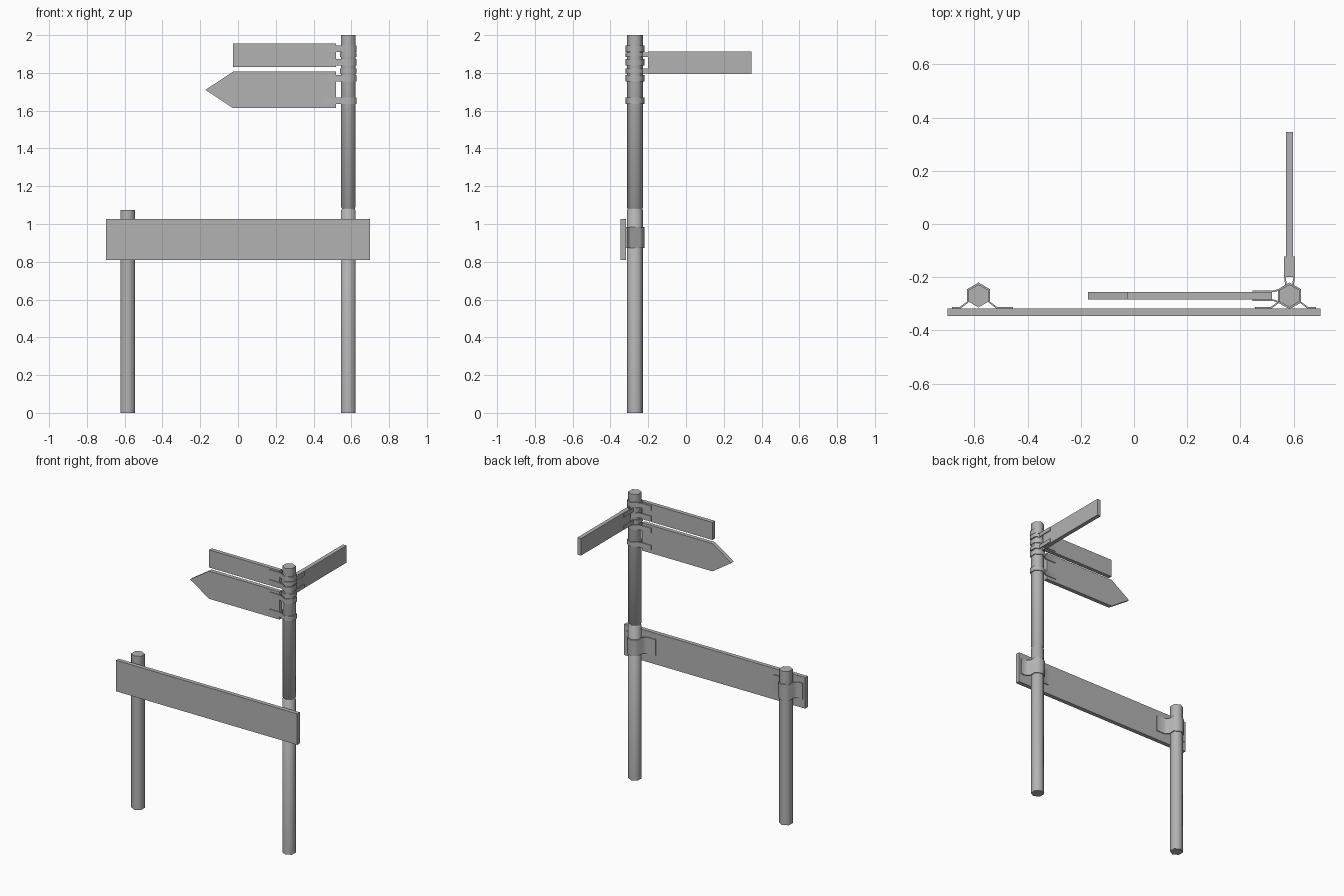
import bpy, bmesh, math
from mathutils import Vector

cube = bpy.data.objects.get("Cube")
if cube:
    bpy.data.objects.remove(cube, do_unlink=True)

grey = bpy.data.materials.new("plain grey")
grey.use_nodes = True
colour = (0.45, 0.45, 0.45, 1)
grey.diffuse_color = colour
grey.node_tree.nodes["Principled BSDF"].inputs["Base Color"].default_value = colour

POLE_X, POLE_Y = 0.584, -0.27
POLE_R, STRAP_R, STRAP_T = 0.0433, 0.0465, 0.006


def finish(name, bm, smooth=False):
    bmesh.ops.recalc_face_normals(bm, faces=bm.faces)
    mesh = bpy.data.meshes.new(name)
    bm.to_mesh(mesh)
    bm.free()
    mesh.materials.append(grey)
    obj = bpy.data.objects.new(name, mesh)
    bpy.context.collection.objects.link(obj)
    if smooth:
        bpy.ops.object.select_all(action="DESELECT")
        obj.select_set(True)
        bpy.context.view_layer.objects.active = obj
        bpy.ops.object.shade_smooth_by_angle(angle=math.radians(62))
    return obj


def box(name, x0, x1, y0, y1, z0, z1):
    bm = bmesh.new()
    bmesh.ops.create_cube(bm, size=1)
    for v in bm.verts:
        v.co = ((x0 + x1) / 2 + v.co.x * (x1 - x0),
                (y0 + y1) / 2 + v.co.y * (y1 - y0),
                (z0 + z1) / 2 + v.co.z * (z1 - z0))
    return finish(name, bm)


def pole(name, x, profile):
    """Six-sided post from a (radius, height) profile, corners facing front and back."""
    bm = bmesh.new()
    rings = [[bm.verts.new((x + r * math.sin(k * math.pi / 3),
                            POLE_Y + r * math.cos(k * math.pi / 3), z))
              for k in range(6)] for r, z in profile]
    for low, high in zip(rings, rings[1:]):
        for k in range(6):
            j = (k + 1) % 6
            bm.faces.new((low[k], low[j], high[j], high[k]))
    bm.faces.new(rings[0])
    bm.faces.new(rings[-1])
    return finish(name, bm, True)


def strap(name, path, z0, z1, x, angle=0, flip=1):
    """Bent metal band following a path around a pole, with mitred corners."""
    pts = [Vector((px * flip, py)) for px, py in path]
    dirs = [(b - a).normalized() for a, b in zip(pts, pts[1:])]
    bm = bmesh.new()
    rows = []
    c, s = math.cos(angle), math.sin(angle)
    for i, p in enumerate(pts):
        d0, d1 = dirs[max(i - 1, 0)], dirs[min(i, len(dirs) - 1)]
        n0, n1 = Vector((-d0.y, d0.x)), Vector((-d1.y, d1.x))
        offset = (n0 + n1) / (1 + n0.dot(n1)) * STRAP_T / 2
        row = []
        for q, z in ((p + offset, z0), (p + offset, z1), (p - offset, z1), (p - offset, z0)):
            row.append(bm.verts.new((x + c * q.x - s * q.y, POLE_Y + s * q.x + c * q.y, z)))
        rows.append(row)
    for a, b in zip(rows, rows[1:]):
        for k in range(4):
            j = (k + 1) % 4
            bm.faces.new((a[k], a[j], b[j], b[k]))
    bm.faces.new(rows[0])
    bm.faces.new(rows[-1])
    return finish(name, bm, True)


def mirrored(half):
    """Complete a symmetric path whose last points lie on or above the centre line."""
    return half + [(px, -py) for px, py in reversed(half) if py > 1e-6]


# Posts, the tall one with a narrow joint
pole("short_post", -POLE_X, [(POLE_R, 0), (POLE_R, 1.075)])
pole("tall_post", POLE_X, [(POLE_R, 0), (POLE_R, 1.073), (0.04, 1.076), (0.04, 1.084),
                           (POLE_R, 1.087), (POLE_R, 2)])

# Wide front board
box("front_board", -0.7, 0.7, -0.346, -0.317, 0.81, 1.027)

# Wide brackets holding the board, longer towards the middle
h, v = STRAP_R * math.cos(math.pi / 6), STRAP_R / 2
back = -0.044
board_path = [(-0.1, back), (-0.068, back), (-h, -v), (-h, v), (0, STRAP_R),
              (h, v), (h, -v), (0.068, back), (0.13, back)]
strap("short_post_board_bracket", board_path, 0.873, 0.985, -POLE_X)
strap("tall_post_board_bracket", board_path, 0.873, 0.985, POLE_X, flip=-1)

# Direction signs: plain plate, pointed plate, rear plate
box("upper_side_sign", -0.026, 0.519, -0.283, -0.255, 1.832, 1.955)
box("rear_sign", POLE_X - 0.014, POLE_X + 0.014, -0.2, 0.346, 1.793, 1.912)

bm = bmesh.new()
outline = [(0.519, 1.613), (0.519, 1.807), (-0.026, 1.807), (-0.172, 1.71), (-0.026, 1.613)]
face = bm.faces.new([bm.verts.new((x, -0.283, z)) for x, z in outline])
new = bmesh.ops.extrude_face_region(bm, geom=[face])["geom"]
bmesh.ops.translate(bm, vec=(0, 0.028, 0),
                    verts=[g for g in new if isinstance(g, bmesh.types.BMVert)])
finish("pointed_side_sign", bm)

# Clamps gripping the side signs
side_path = mirrored([(-0.138, 0.017), (-0.058, 0.017), (-h, v), (0, STRAP_R), (h, v)])
for name, z in (("upper_sign_top_clamp", 1.928), ("upper_sign_bottom_clamp", 1.857),
                ("pointed_sign_top_clamp", 1.772), ("pointed_sign_bottom_clamp", 1.652)):
    strap(name, side_path, z - 0.017, z + 0.017, POLE_X)

# Clamps gripping the rear sign
rear_path = mirrored([(-0.148, 0.017), (-0.073, 0.017), (-0.039, 0.0135), (-v, h),
                      (v, h), (STRAP_R, 0)])
for name, z in (("rear_sign_top_clamp", 1.896), ("rear_sign_bottom_clamp", 1.81)):
    strap(name, rear_path, z - 0.013, z + 0.013, POLE_X, angle=-math.pi / 2)
